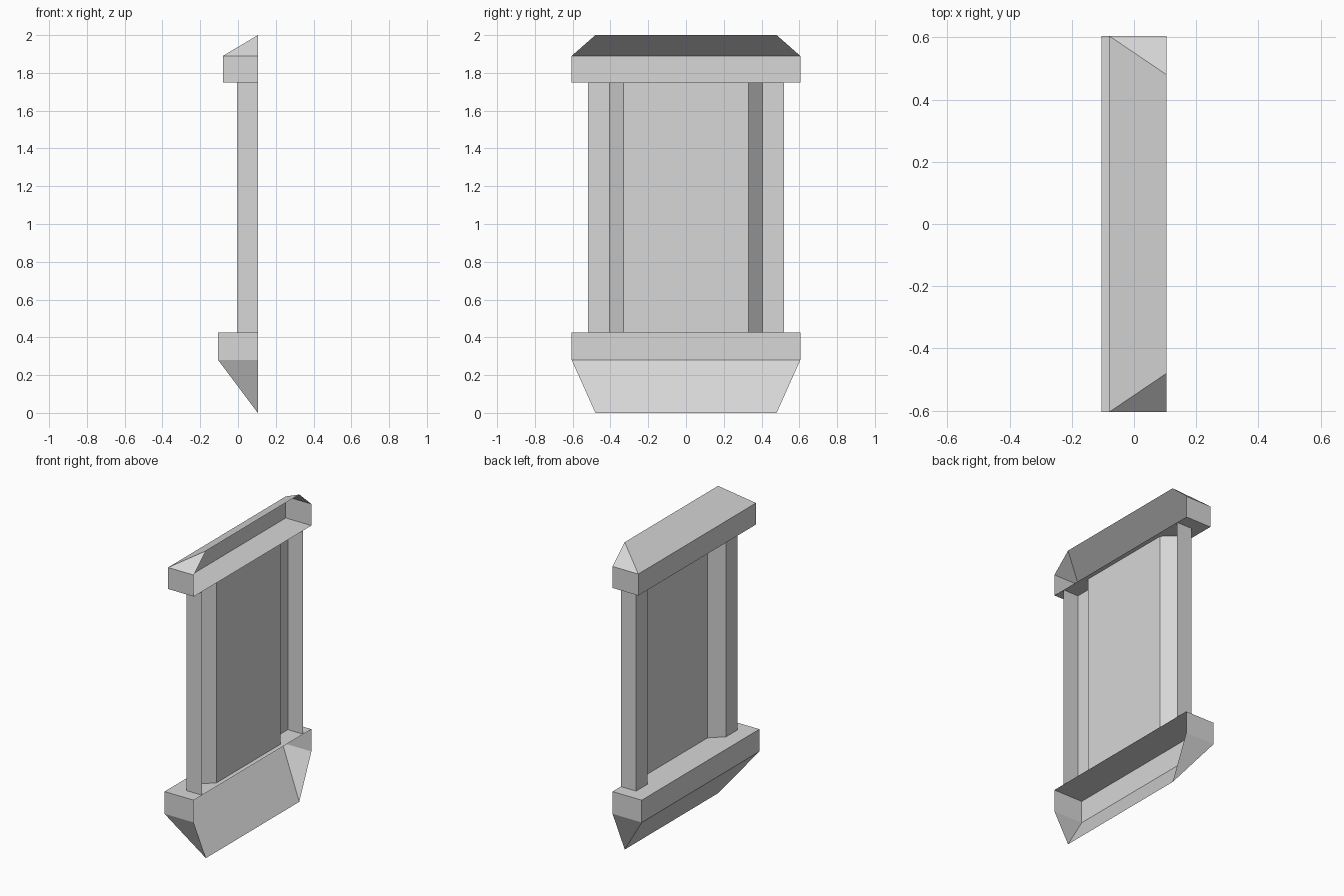
import bpy
import bmesh

if "Cube" in bpy.data.objects:
    bpy.data.objects.remove(bpy.data.objects["Cube"], do_unlink=True)

BACK = 0.105          # open wall side of every part
SILL_TOP, CAP_BASE = 0.425, 1.75

plaster = bpy.data.materials.new("light_grey")
plaster.use_nodes = True
grey = (0.68, 0.68, 0.68, 1)
plaster.diffuse_color = grey
plaster.node_tree.nodes["Principled BSDF"].inputs["Base Color"].default_value = grey


def mirrored(half):
    """Complete a plan outline of (x, y) points by mirroring it in y."""
    return half + [(x, -y) for x, y in reversed(half)]


def box_outline(front, half_width):
    return mirrored([(BACK, -half_width), (front, -half_width)])


def loft(name, sections, close_bottom=False, close_top=False):
    """Skin open outlines, given as (z, outline) from bottom to top."""
    bm = bmesh.new()
    rows = [[bm.verts.new((x, y, z)) for x, y in outline] for z, outline in sections]
    for low, high in zip(rows, rows[1:]):
        for i in range(len(low) - 1):
            bm.faces.new((low[i + 1], low[i], high[i], high[i + 1]))
    if close_bottom:
        bm.faces.new(rows[0])
    if close_top:
        bm.faces.new(rows[-1][::-1])
    bmesh.ops.remove_doubles(bm, verts=bm.verts[:], dist=0.0001)
    mesh = bpy.data.meshes.new(name)
    bm.to_mesh(mesh)
    bm.free()
    mesh.materials.append(plaster)
    obj = bpy.data.objects.new(name, mesh)
    bpy.context.collection.objects.link(obj)
    return obj


# Sill: a block on a wedge that tapers back to the wall
sill_block = box_outline(-0.105, 0.605)
loft("window_sill",
     [(0, box_outline(BACK, 0.48)), (0.28, sill_block), (SILL_TOP, sill_block)],
     close_top=True)

# Posts with splayed reveals and the recessed pane between them
frame = mirrored([(BACK, -0.52), (-0.005, -0.52), (-0.005, -0.405), (0.076, -0.33)])
loft("frame_and_pane", [(SILL_TOP, frame), (CAP_BASE, frame)])

# Cap: a block with a hipped slope running back to the wall
cap_block = box_outline(-0.08, 0.605)
loft("window_cap",
     [(CAP_BASE, cap_block), (1.89, cap_block), (2, box_outline(BACK, 0.48))],
     close_bottom=True)
